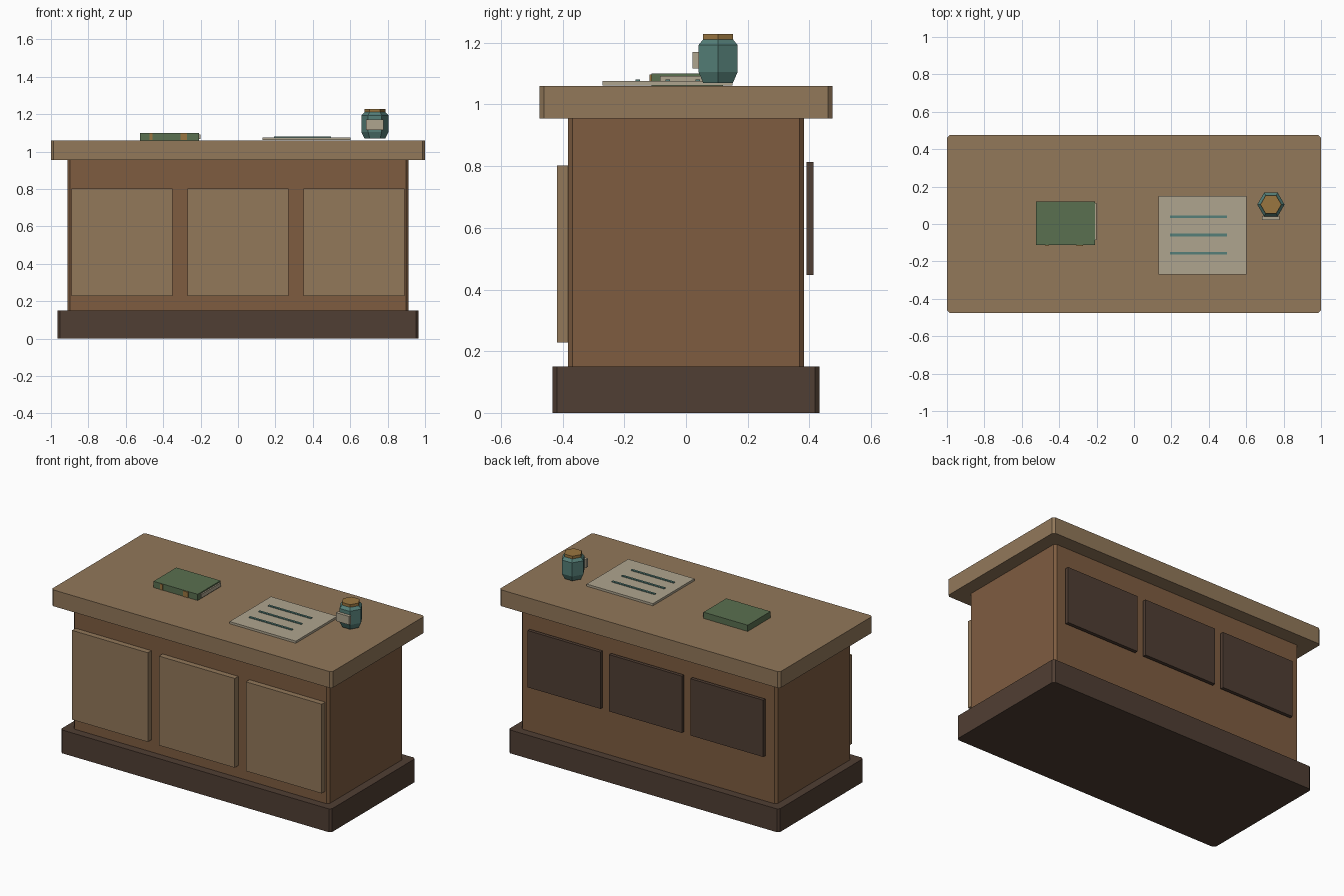
import bpy, bmesh, math

if "Cube" in bpy.data.objects:
    bpy.data.objects.remove(bpy.data.objects["Cube"])


def material(name, hex_code):
    def lin(c):
        return c / 12.92 if c <= 0.04045 else ((c + 0.055) / 1.055) ** 2.4
    m = bpy.data.materials.new(name)
    m.diffuse_color = [lin(int(hex_code[i:i + 2], 16) / 255) for i in (0, 2, 4)] + [1]
    m.use_nodes = True
    m.node_tree.nodes["Principled BSDF"].inputs["Base Color"].default_value = m.diffuse_color
    return m


OAK = material("light_wood", "92785A")
WALNUT = material("mid_wood", "7E5C40")
DARK = material("dark_wood", "503E33")
GREEN = material("green_cover", "5A7050")
PAPER = material("paper", "AFA58F")
TEAL = material("teal", "557F78")
GOLD = material("gold", "9A7640")


def add(name, bm, mat):
    bmesh.ops.recalc_face_normals(bm, faces=bm.faces)
    me = bpy.data.meshes.new(name)
    bm.to_mesh(me)
    bm.free()
    me.materials.append(mat)
    ob = bpy.data.objects.new(name, me)
    bpy.context.collection.objects.link(ob)
    return ob


def box(name, x, y, z, mat, chamfer=0):
    """Box from (min, max) ranges, with optional chamfered upright edges."""
    bm = bmesh.new()
    bmesh.ops.create_cube(bm, size=1)
    for v in bm.verts:
        v.co = [r[0] if c < 0 else r[1] for c, r in zip(v.co, (x, y, z))]
    if chamfer:
        upright = [e for e in bm.edges
                   if abs(e.verts[0].co.z - e.verts[1].co.z) > 1e-4]
        bmesh.ops.bevel(bm, geom=upright, offset=chamfer, segments=1, affect='EDGES')
    return add(name, bm, mat)


def hex_lathe(name, x, y, profile, mat):
    """Six-sided solid from (radius, z) rings, corners pointing along x."""
    bm = bmesh.new()
    rings = [[bm.verts.new((x + r * math.cos(k * math.pi / 3),
                            y + r * math.sin(k * math.pi / 3), z))
              for k in range(6)] for r, z in profile]
    for a, b in zip(rings, rings[1:]):
        for k in range(6):
            n = (k + 1) % 6
            bm.faces.new((a[k], a[n], b[n], b[k]))
    bm.faces.new(rings[0])
    bm.faces.new(rings[-1])
    return add(name, bm, mat)


# Counter: plinth, body and overhanging top
box("plinth", (-0.965, 0.965), (-0.433, 0.433), (0, 0.15), DARK, 0.014)
box("body", (-0.912, 0.912), (-0.382, 0.382), (0.15, 0.955), WALNUT, 0.014)
box("counter_top", (-1, 1), (-0.475, 0.475), (0.955, 1.06), OAK, 0.014)

# Three panels on the front, three dark ones on the back
for i in (-1, 0, 1):
    fx, bx = i * 0.62, i * 0.58
    box(f"front_panel_{i + 2}", (fx - 0.27, fx + 0.27), (-0.419, -0.383), (0.228, 0.803), OAK)
    box(f"back_panel_{i + 2}", (bx - 0.26, bx + 0.26), (0.391, 0.413), (0.447, 0.813), DARK)

# Closed book with page block and spine bands
box("book_cover", (-0.524, -0.209), (-0.112, 0.12), (1.06, 1.1), GREEN)
box("book_pages", (-0.5, -0.2), (-0.085, 0.112), (1.068, 1.092), PAPER)
box("book_band_left", (-0.474, -0.456), (-0.118, -0.11), (1.062, 1.098), GOLD)
box("book_band_right", (-0.308, -0.274), (-0.118, -0.11), (1.062, 1.098), GOLD)

# Paper sheet with three ruled lines
box("paper_sheet", (0.13, 0.602), (-0.271, 0.151), (1.062, 1.076), PAPER)
for i, y in enumerate((0.038, -0.059, -0.156)):
    box(f"paper_line_{i + 1}", (0.192, 0.498), (y - 0.007, y + 0.007), (1.074, 1.081), TEAL)

# Six-sided jar with lid and label
hex_lathe("jar", 0.732, 0.104,
          [(0.055, 1.069), (0.073, 1.105), (0.073, 1.193), (0.055, 1.212)], TEAL)
hex_lathe("jar_lid", 0.732, 0.104, [(0.056, 1.211), (0.056, 1.228)], GOLD)
box("jar_label", (0.684, 0.778), (0.021, 0.042), (1.116, 1.17), PAPER)
